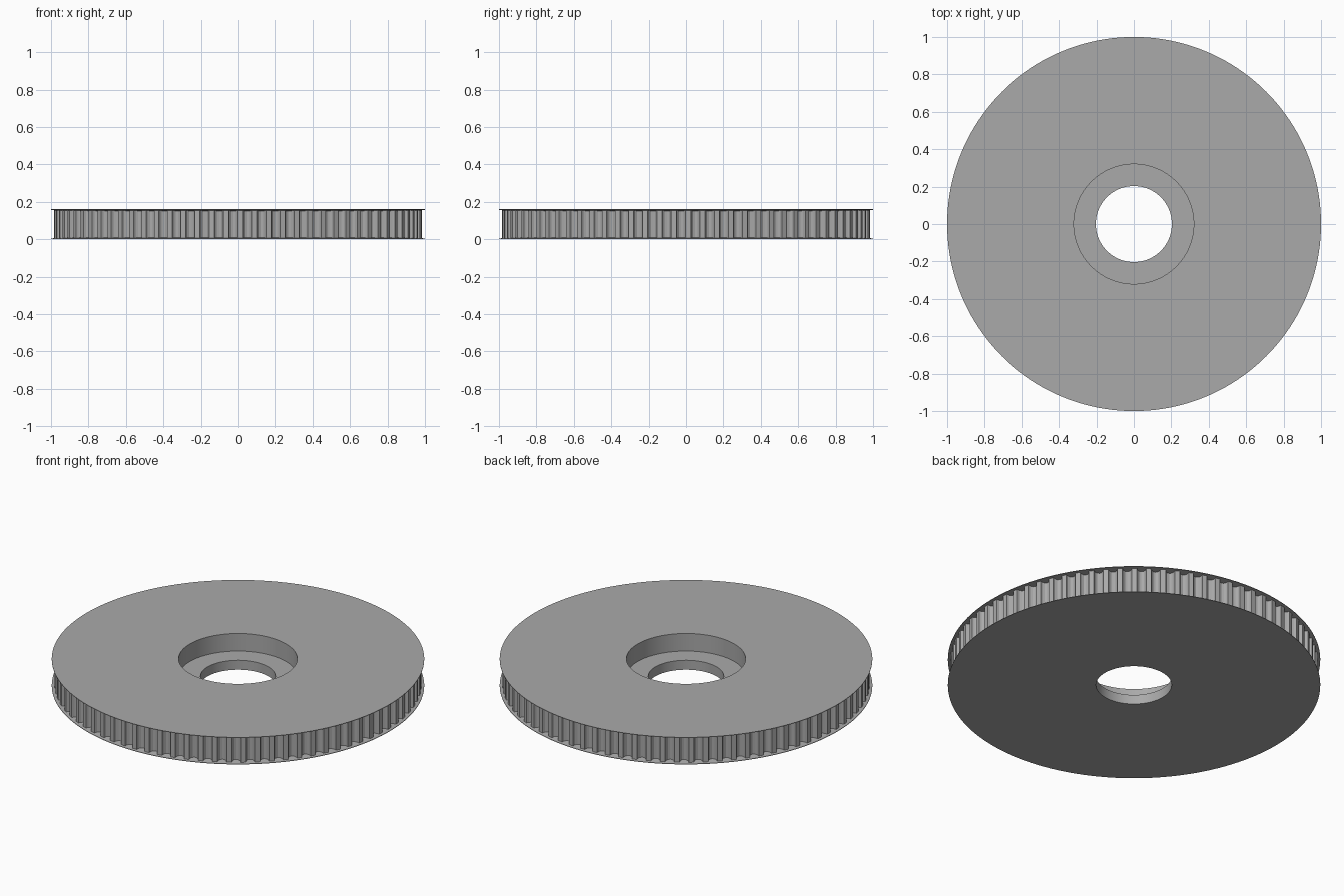
import bpy, bmesh
from math import cos, sin, pi, tau, radians

cube = bpy.data.objects.get("Cube")
if cube:
    bpy.data.objects.remove(cube)

HEIGHT = 0.16
BORE, RECESS, RIM = 0.203, 0.32, 1.0
LEDGE = 0.056            # floor height of the bearing recess
TIP, ROOT = 0.985, 0.957
LIP, FLANGE = 0.003, 0.011
TEETH = 80
SEGMENTS = 160

grey = bpy.data.materials.new("plain grey")
grey.use_nodes = True
colour = (0.4, 0.4, 0.4, 1)
grey.diffuse_color = colour
grey.node_tree.nodes["Principled BSDF"].inputs["Base Color"].default_value = colour


def finish(bm, name):
    """Turn a bmesh into a named, shaded object."""
    bmesh.ops.recalc_face_normals(bm, faces=bm.faces)
    mesh = bpy.data.meshes.new(name)
    bm.to_mesh(mesh)
    bm.free()
    mesh.materials.append(grey)
    obj = bpy.data.objects.new(name, mesh)
    bpy.context.collection.objects.link(obj)
    bpy.ops.object.select_all(action="DESELECT")
    obj.select_set(True)
    bpy.context.view_layer.objects.active = obj
    bpy.ops.object.shade_smooth_by_angle(angle=radians(25))
    return obj


def bridge(bm, rings, closed):
    """Join neighbouring rings of vertices with quads."""
    pairs = list(zip(rings, rings[1:]))
    if closed:
        pairs.append((rings[-1], rings[0]))
    for a, b in pairs:
        for i in range(len(a)):
            j = (i + 1) % len(a)
            bm.faces.new((a[i], a[j], b[j], b[i]))


# Wheel body: bore, stepped recess and two flanges with sloped inner sides
profile = [
    (BORE, 0), (RIM, 0), (RIM, LIP), (ROOT - 0.01, FLANGE),
    (ROOT - 0.01, HEIGHT - FLANGE), (RIM, HEIGHT - LIP), (RIM, HEIGHT),
    (RECESS, HEIGHT), (RECESS, LEDGE), (BORE, LEDGE),
]
bm = bmesh.new()
rings = [[bm.verts.new((r * cos(tau * i / SEGMENTS), r * sin(tau * i / SEGMENTS), z))
          for i in range(SEGMENTS)] for r, z in profile]
bridge(bm, rings, True)
finish(bm, "wheel_body")

# Toothed belt track: flat-topped teeth between rounded grooves
outline = []
pitch = tau / TEETH
for t in range(TEETH):
    start = t * pitch
    outline.append((TIP, start))
    for k in range(7):
        a = pi * k / 6
        u = 0.65 - 0.32 * cos(a)
        outline.append((TIP - (TIP - ROOT) * sin(a), start + u * pitch))
bm = bmesh.new()
low, high = FLANGE * 0.5, HEIGHT - FLANGE * 0.5
rings = [[bm.verts.new((r * cos(a), r * sin(a), z)) for r, a in outline]
         for z in (low, high)]
bridge(bm, rings, False)
# Close the tooth ends onto the core
for ring, z in ((rings[0], low), (rings[1], high)):
    inner = [bm.verts.new(((ROOT - 0.012) * cos(a), (ROOT - 0.012) * sin(a), z))
             for r, a in outline]
    bridge(bm, [ring, inner], False)
finish(bm, "belt_teeth")
